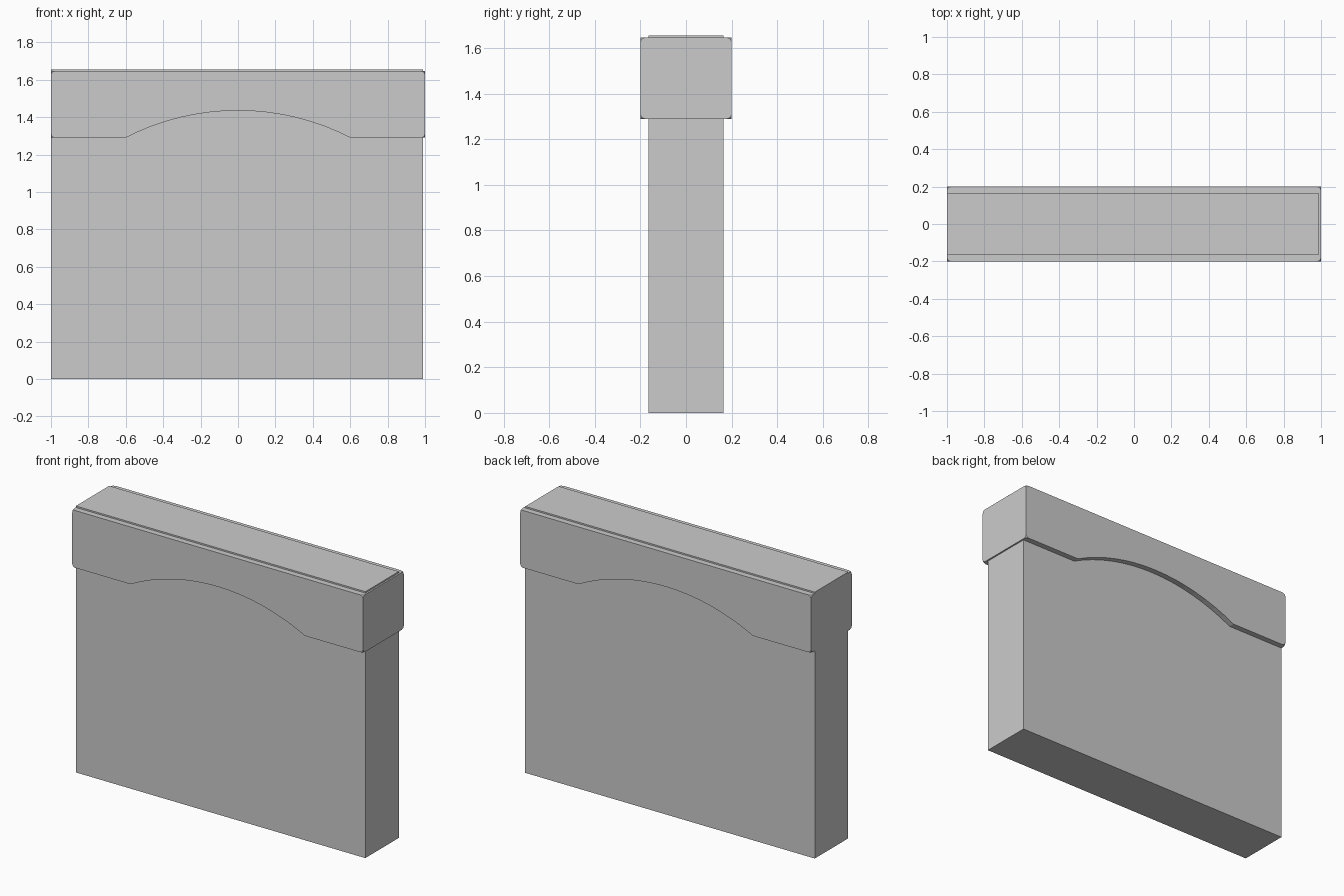
import bpy, bmesh, math

if "Cube" in bpy.data.objects:
    bpy.data.objects.remove(bpy.data.objects["Cube"])


def make_object(name, bm):
    bmesh.ops.recalc_face_normals(bm, faces=bm.faces)
    mesh = bpy.data.meshes.new(name)
    bm.to_mesh(mesh)
    bm.free()
    obj = bpy.data.objects.new(name, mesh)
    bpy.context.collection.objects.link(obj)
    return obj


def extrude_profile(profile, half_depth):
    """Extrude an (x, z) outline symmetrically along y."""
    bm = bmesh.new()
    face = bm.faces.new([bm.verts.new((x, -half_depth, z)) for x, z in profile])
    out = bmesh.ops.extrude_face_region(bm, geom=[face], use_keep_orig=True)
    moved = [g for g in out["geom"] if isinstance(g, bmesh.types.BMVert)]
    bmesh.ops.translate(bm, verts=moved, vec=(0, 2 * half_depth, 0))
    return bm


# Wall slab: flush with the coping on the left, slightly short on the right
wall = extrude_profile([(-1, 0), (0.99, 0), (0.99, 1.655), (-1, 1.655)], 0.164)
make_object("wall_slab", wall)

# Coping band with a shallow arch cut into its lower edge
low, high, half_span, rise, steps = 1.29, 1.646, 0.6, 0.145, 16
radius = (half_span ** 2 + rise ** 2) / (2 * rise)
sweep = math.asin(half_span / radius)
arch = []
for i in range(steps + 1):
    a = -sweep + 2 * sweep * i / steps
    arch.append((radius * math.sin(a), low + rise - radius * (1 - math.cos(a))))
coping = extrude_profile([(-1, low)] + arch + [(1, low), (1, high), (-1, high)], 0.2)

# Clip the eight outer corners of the coping
corners = [v for v in coping.verts if abs(v.co.x) > 0.99]
bmesh.ops.bevel(coping, geom=corners, offset=0.02, offset_type='OFFSET',
                segments=2, profile=0.5, affect='VERTICES')
make_object("arched_coping", coping)
